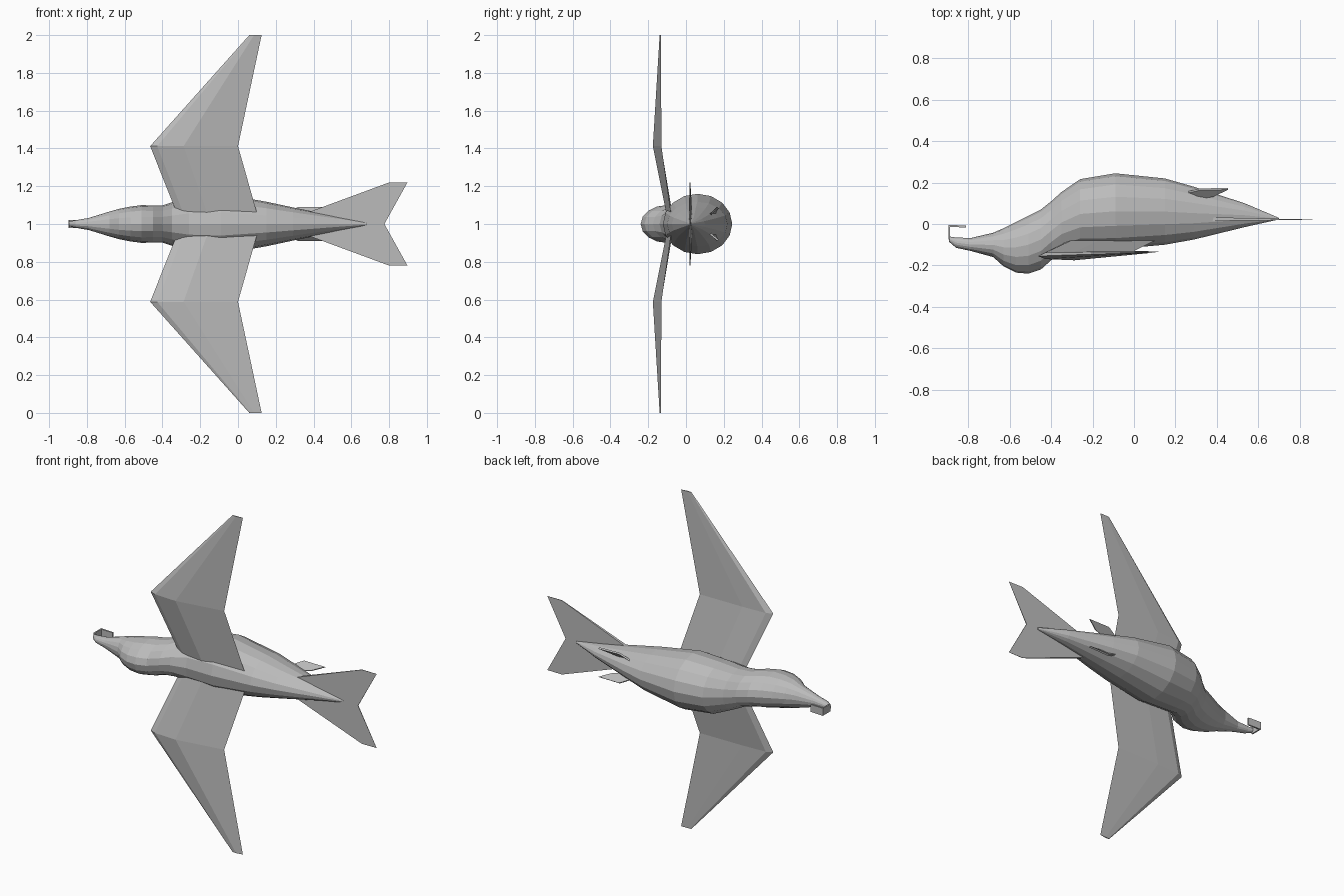
import bpy
import bmesh
from math import sin, cos, tau

if "Cube" in bpy.data.objects:
    bpy.data.objects.remove(bpy.data.objects["Cube"], do_unlink=True)

MID = 1.0  # height of the plane of symmetry

grey = bpy.data.materials.new("plain grey")
grey.use_nodes = True
COLOUR = (0.5, 0.5, 0.5, 1)
grey.diffuse_color = COLOUR
grey.node_tree.nodes["Principled BSDF"].inputs["Base Color"].default_value = COLOUR


def finish(name, bm):
    bmesh.ops.recalc_face_normals(bm, faces=bm.faces)
    mesh = bpy.data.meshes.new(name)
    bm.to_mesh(mesh)
    bm.free()
    mesh.materials.append(grey)
    obj = bpy.data.objects.new(name, mesh)
    bpy.context.collection.objects.link(obj)
    return obj


def loft(name, rings):
    """Skin a list of equal closed rings and cap both ends."""
    bm = bmesh.new()
    loops = [[bm.verts.new(p) for p in ring] for ring in rings]
    for a, b in zip(loops, loops[1:]):
        for i in range(len(a)):
            j = (i + 1) % len(a)
            bm.faces.new((a[i], a[j], b[j], b[i]))
    bm.faces.new(loops[0])
    bm.faces.new(loops[-1])
    return finish(name, bm)


def mirrored(point, side):
    x, y, z = point
    return (x, y, MID + side * z)


# Body: stations of x, back y, belly y, half width
SIDES = 16
stations = [
    (-0.895, -0.085, -0.06, 0.012), (-0.86, -0.115, -0.065, 0.02),
    (-0.79, -0.13, -0.068, 0.032), (-0.68, -0.16, -0.042, 0.066),
    (-0.63, -0.205, -0.02, 0.08), (-0.57, -0.235, 0.01, 0.092),
    (-0.51, -0.24, 0.04, 0.1), (-0.45, -0.22, 0.07, 0.098),
    (-0.40, -0.175, 0.11, 0.098), (-0.35, -0.14, 0.155, 0.115),
    (-0.26, -0.12, 0.217, 0.147), (-0.09, -0.122, 0.245, 0.16),
    (0.15, -0.1, 0.22, 0.118), (0.29, -0.075, 0.18, 0.088),
    (0.535, -0.015, 0.1, 0.038), (0.7, 0.022, 0.03, 0.006),
]
rings = []
for x, back, belly, half in stations:
    mid, rad = (back + belly) / 2, (belly - back) / 2
    rings.append([(x, mid + rad * cos(tau * i / SIDES), MID + half * sin(tau * i / SIDES))
                  for i in range(SIDES)])
loft("body", rings)

# Wings: thin aerofoil lofted from root through elbow to tip
aerofoil = [(0, 0), (0.08, -0.55), (0.38, -1), (1, 0), (0.4, 0.45), (0.08, 0.5)]
# front x, back x, front y, back y, thickness, distance from the middle
wing_sections = [
    (-0.325, 0.1, -0.085, -0.08, 0.022, 0.06),
    (-0.465, 0.0, -0.155, -0.13, 0.03, 0.412),
    (0.06, 0.125, -0.137, -0.133, 0.004, 1.0),
]
for side, label in ((1, "upper"), (-1, "lower")):
    loft(label + "_wing", [
        [mirrored((x0 + (x1 - x0) * u, y0 + (y1 - y0) * u + v * t, z), side)
         for u, v in aerofoil]
        for x0, x1, y0, y1, t, z in wing_sections])


def plate(name, outline, offset):
    """Thin slab made from an outline and its copy moved by an offset."""
    far = [tuple(a + b for a, b in zip(p, offset)) for p in outline]
    return loft(name, [outline, far])


# Forked tail: two thin halves tapering to a knife edge
for side, label in ((1, "upper"), (-1, "lower")):
    flat = [(0.35, 0), (0.38, 0.065), (0.8, 0.22), (0.897, 0.22), (0.775, 0)]
    faces = [[mirrored((x, 0.021 + d * (0.9 - x), z), side) for x, z in flat]
             for d in (-0.012, 0.022)]
    loft(label + "_tail_half", faces)

# Tucked feet: small slanted plates either side of the belly
for side, label in ((1, "upper"), (-1, "lower")):
    foot = [(0.25, 0.155, 0.05), (0.32, 0.172, 0.085), (0.455, 0.174, 0.083),
            (0.385, 0.14, 0.055), (0.3, 0.125, 0.04)]
    plate(label + "_foot", [mirrored(p, side) for p in foot], (0, -0.008, side * 0.006))

# Beak hook: bent strip at the tip of the bill
bend = [(-0.897, -0.075), (-0.897, -0.004), (-0.813, -0.008),
        (-0.813, -0.017), (-0.889, -0.014), (-0.889, -0.075)]
plate("beak_hook", [(x, y, MID - 0.022) for x, y in bend], (0, 0, 0.044))
